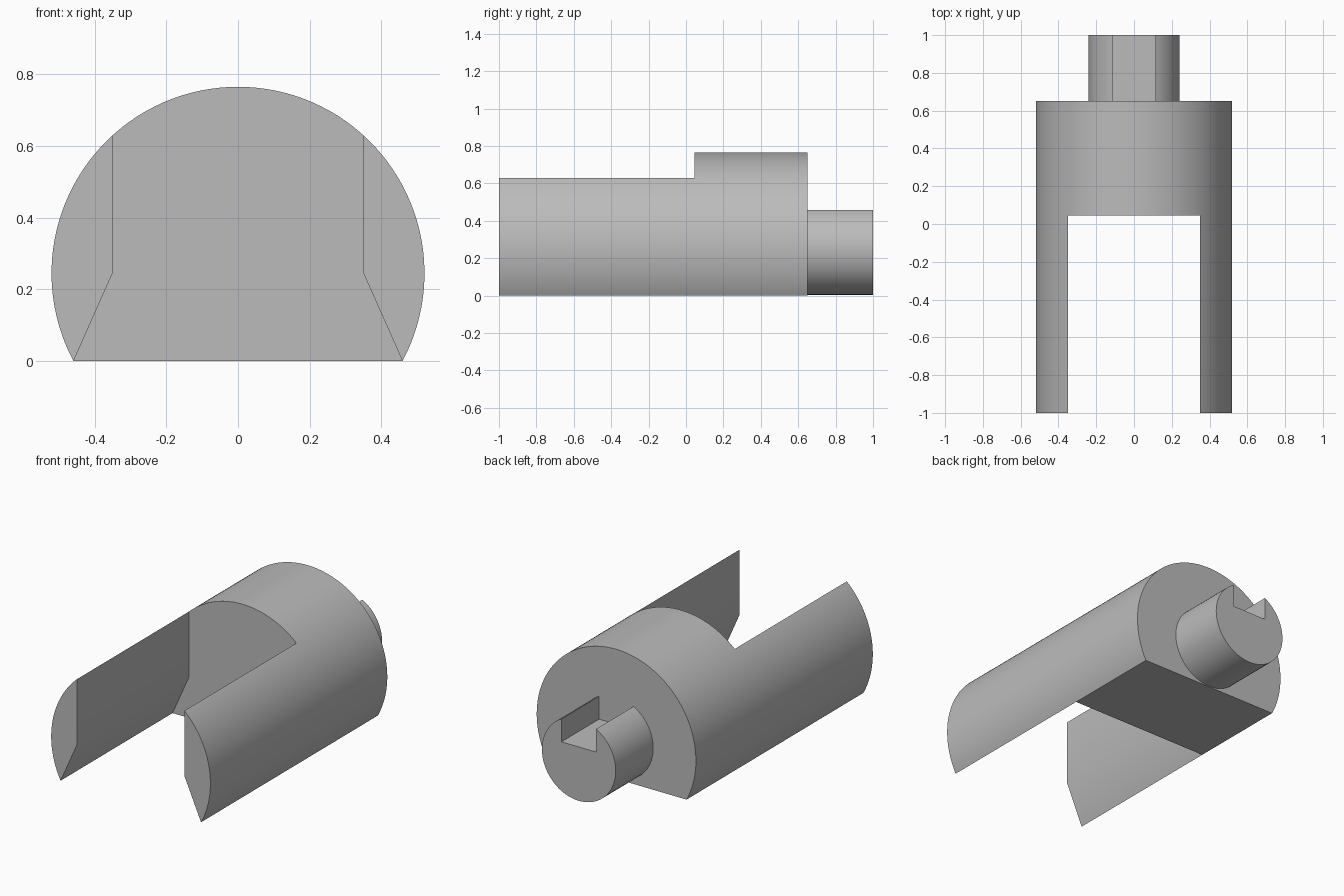
import bpy, bmesh
from math import asin, cos, sin, pi, sqrt

if "Cube" in bpy.data.objects:
    bpy.data.objects.remove(bpy.data.objects["Cube"], do_unlink=True)

AXIS_Z = 0.245            # shared height of the barrel and peg axis
BODY_R, PEG_R = 0.52, 0.241
SLOT_END, BODY_END = 0.045, 0.65

grey = bpy.data.materials.new("plain_grey")
grey.use_nodes = True
grey.diffuse_color = (0.5, 0.5, 0.5, 1)
grey.node_tree.nodes["Principled BSDF"].inputs["Base Color"].default_value = (0.5, 0.5, 0.5, 1)


def arc(radius, start, end, steps):
    return [(radius * cos(start + (end - start) * i / steps),
             AXIS_Z + radius * sin(start + (end - start) * i / steps))
            for i in range(steps + 1)]


def extrude_profile(name, profile, y0, y1):
    """Solid prism from an x-z outline, running along y."""
    bm = bmesh.new()
    face = bm.faces.new([bm.verts.new((x, y0, z)) for x, z in profile])
    new = bmesh.ops.extrude_face_region(bm, geom=[face])["geom"]
    bmesh.ops.translate(bm, vec=(0, y1 - y0, 0),
                        verts=[v for v in new if isinstance(v, bmesh.types.BMVert)])
    bmesh.ops.recalc_face_normals(bm, faces=bm.faces)
    mesh = bpy.data.meshes.new(name)
    bm.to_mesh(mesh)
    bm.free()
    mesh.materials.append(grey)
    obj = bpy.data.objects.new(name, mesh)
    bpy.context.collection.objects.link(obj)
    return obj


def activate(obj):
    bpy.ops.object.select_all(action='DESELECT')
    obj.select_set(True)
    bpy.context.view_layer.objects.active = obj


def cut(obj, cutter):
    activate(obj)
    mod = obj.modifiers.new("cut", 'BOOLEAN')
    mod.operation, mod.solver, mod.object = 'DIFFERENCE', 'EXACT', cutter
    bpy.ops.object.modifier_apply(modifier=mod.name)
    bpy.data.objects.remove(cutter, do_unlink=True)


# Barrel with a flat underside
flat = asin(AXIS_Z / BODY_R)
body = extrude_profile("forked_body", arc(BODY_R, -flat, pi + flat, 80), -1, BODY_END)

# Slot between the two prongs, flaring out to the lower edges
foot = sqrt(BODY_R ** 2 - AXIS_Z ** 2)
flare = foot + (foot - 0.35) * 0.2 / AXIS_Z
half = [(flare, -0.2), (0.35, AXIS_Z), (0.35, 1)]
slot = extrude_profile("slot_cutter", half + [(-x, z) for x, z in reversed(half)], -1.2, SLOT_END)
cut(body, slot)

# Rear peg with a keyway along its top
key_x = 0.113
key = asin(key_x / PEG_R)
peg_outline = arc(PEG_R, pi / 2 + key, 2.5 * pi - key, 64) + [(key_x, 0.322), (-key_x, 0.322)]
peg = extrude_profile("rear_peg", peg_outline, BODY_END, 1)

for part in (body, peg):
    activate(part)
    bpy.ops.object.shade_smooth_by_angle(angle=pi / 6)
